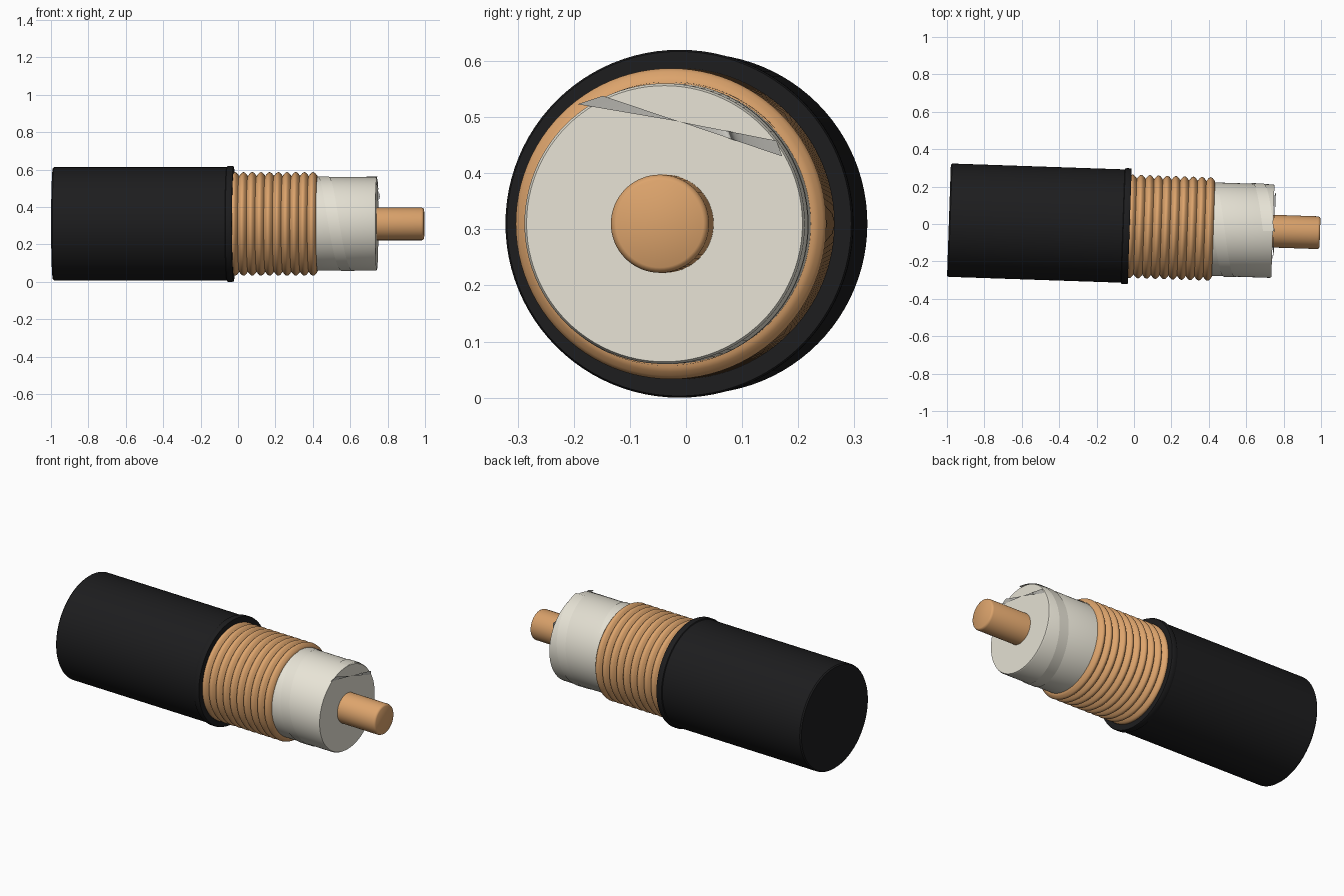
import bpy, bmesh, math
from mathutils import Matrix

if "Cube" in bpy.data.objects:
    bpy.data.objects.remove(bpy.data.objects["Cube"])

# the cable lies along x, turned slightly about z
PLACE = Matrix.Translation((0, -0.013, 0.31)) @ Matrix.Rotation(-math.radians(1.95), 4, 'Z')


def material(name, rgb):
    m = bpy.data.materials.new(name)
    m.diffuse_color = (*rgb, 1)
    m.use_nodes = True
    m.node_tree.nodes["Principled BSDF"].inputs["Base Color"].default_value = m.diffuse_color
    return m


black = material("black_rubber", (0.012, 0.012, 0.013))
copper = material("copper", (0.72, 0.37, 0.15))
white = material("white_plastic", (0.80, 0.77, 0.67))
foil = material("foil", (0.55, 0.54, 0.50))


def add(name, verts, faces, mat, angle=35):
    me = bpy.data.meshes.new(name)
    me.from_pydata(verts, [], faces)
    bm = bmesh.new()
    bm.from_mesh(me)
    bmesh.ops.recalc_face_normals(bm, faces=bm.faces)
    bm.to_mesh(me)
    bm.free()
    me.transform(PLACE)
    me.materials.append(mat)
    ob = bpy.data.objects.new(name, me)
    bpy.context.collection.objects.link(ob)
    bpy.ops.object.select_all(action='DESELECT')
    ob.select_set(True)
    bpy.context.view_layer.objects.active = ob
    bpy.ops.object.shade_smooth_by_angle(angle=math.radians(angle))
    return ob


def lathe(name, profile, mat, n=96, angle=35):
    """Spin (x, radius) points about x and cap both ends."""
    verts = [(x, r * math.sin(2 * math.pi * i / n), r * math.cos(2 * math.pi * i / n))
             for x, r in profile for i in range(n)]
    rows = len(profile)
    faces = [(k * n + i, k * n + (i + 1) % n, (k + 1) * n + (i + 1) % n, (k + 1) * n + i)
             for k in range(rows - 1) for i in range(n)]
    faces += [tuple(range(n)), tuple(range((rows - 1) * n, rows * n))]
    return add(name, verts, faces, mat, angle)


# outer jacket with a raised lip at the cut end
lathe("jacket", [(-0.99, 0.297), (-0.983, 0.303), (-0.06, 0.303), (-0.057, 0.308),
                 (-0.05, 0.31), (-0.03, 0.31), (-0.023, 0.307), (-0.023, 0.25)], black)

# ribbed copper shield
x0, x1, ribs, steps = -0.04, 0.425, 10, 8
shield = [(x0, 0.24)]
for k in range(ribs * steps + 1):
    t = k / steps
    shield.append((x0 + (x1 - x0) * t / ribs, 0.256 + 0.021 * abs(math.sin(math.pi * t))))
shield.append((x1, 0.24))
lathe("copper_shield", shield, copper, angle=60)

# white insulation
lathe("insulation", [(0.3, 0.25), (0.736, 0.25), (0.743, 0.246)], white)

# thin tape wound around the insulation
pitch, width, start, end = 0.265, 0.06, 0.39, 0.69
verts, faces, count = [], [], 110
for i in range(count + 1):
    x = start + (end - start) * i / count
    a = 2 * math.pi * (x - 0.425) / pitch
    y, z = -0.253 * math.sin(a), 0.253 * math.cos(a)
    verts += [(x, y, z), (x + width, y, z)]
faces = [(2 * i, 2 * i + 1, 2 * i + 3, 2 * i + 2) for i in range(count)]
add("tape_wrap", verts, faces, white)

# loose twisted tape end across the face
add("tape_end", [(0.746, -0.155, 0.213), (0.752, -0.11, 0.228), (0.75, 0.027, 0.182),
                 (0.752, 0.2, 0.148), (0.746, 0.21, 0.12)],
    [(0, 1, 2), (2, 3, 4)], foil)

# copper core
lathe("core", [(0.3, 0.0875), (0.983, 0.0875), (0.991, 0.084), (0.995, 0.078)], copper, 64)
